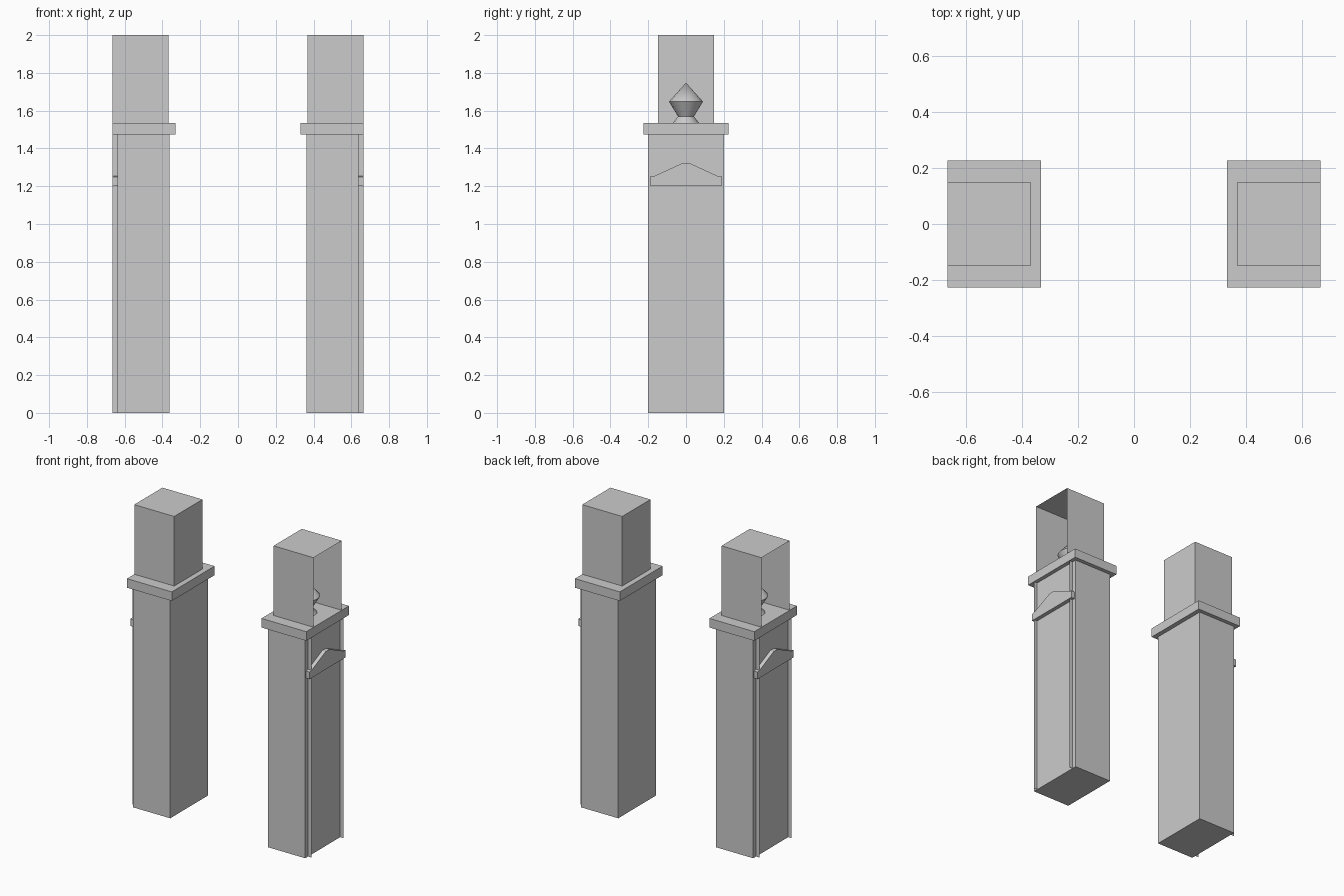
import bpy, bmesh, math
from mathutils import Matrix, Vector

if "Cube" in bpy.data.objects:
    bpy.data.objects.remove(bpy.data.objects["Cube"])

CX = 0.5            # centre of the right-hand pier
OUT = 0.664         # outer face of the pier
SHAFT_OUT = 0.638


def finish(name, bm):
    """Turn a bmesh (right-hand pier) into an object mirrored to the left."""
    me = bpy.data.meshes.new(name)
    bm.to_mesh(me)
    bm.free()
    ob = bpy.data.objects.new(name, me)
    bpy.context.collection.objects.link(ob)
    ob.modifiers.new("Mirror", 'MIRROR').use_axis = (True, False, False)
    return ob


def box(name, x0, x1, hy, z0, z1, open_dirs=()):
    bm = bmesh.new()
    size = Matrix.Diagonal((x1 - x0, 2 * hy, z1 - z0, 1))
    place = Matrix.Translation(((x0 + x1) / 2, 0, (z0 + z1) / 2))
    bmesh.ops.create_cube(bm, size=1, matrix=place @ size)
    bm.normal_update()
    gone = [f for f in bm.faces if any(f.normal.dot(Vector(d)) > 0.9 for d in open_dirs)]
    bmesh.ops.delete(bm, geom=gone, context='FACES')
    return finish(name, bm)


# Main blocks: shaft, cap slab, and thin lantern shell open on its outer side
box("shaft", 0.362, SHAFT_OUT, 0.2, 0, 1.473)
box("cap_slab", 0.332, OUT, 0.226, 1.473, 1.534)
box("lantern_shell", 0.368, OUT, 0.149, 1.534, 2.0, [(1, 0, 0), (0, 0, -1)])

# Thin upright fins on the outer face
bm = bmesh.new()
for y in (-0.17, 0.17):
    bm.faces.new([bm.verts.new(p) for p in (
        (SHAFT_OUT, y, 0), (OUT, y, 0), (OUT, y, 1.473), (SHAFT_OUT, y, 1.473))])
finish("panel_fins", bm)

# Pediment: profile extruded outwards
half = [(0.19, 1.203), (0.19, 1.25), (0.165, 1.255), (0.02, 1.322)]
profile = half + [(-y, z) for y, z in reversed(half)]
bm = bmesh.new()
face = bm.faces.new([bm.verts.new((SHAFT_OUT, y, z)) for y, z in profile])
ext = bmesh.ops.extrude_face_region(bm, geom=[face], use_keep_orig=True)
bmesh.ops.translate(bm, vec=(OUT - SHAFT_OUT, 0, 0),
                    verts=[v for v in ext["geom"] if isinstance(v, bmesh.types.BMVert)])
bmesh.ops.recalc_face_normals(bm, faces=bm.faces)
finish("pediment", bm)

# Finial: turned profile inside the lantern
bm = bmesh.new()
pts = [bm.verts.new((CX + r, 0, z)) for r, z in
       ((0.07, 1.534), (0.042, 1.569), (0.09, 1.648), (0, 1.748))]
edges = [bm.edges.new(p) for p in zip(pts, pts[1:])]
bmesh.ops.spin(bm, geom=pts + edges, cent=(CX, 0, 0), axis=(0, 0, 1),
               angle=math.tau, steps=16)
bmesh.ops.remove_doubles(bm, verts=bm.verts, dist=1e-4)
bmesh.ops.recalc_face_normals(bm, faces=bm.faces)
finial = finish("finial", bm)
bpy.context.view_layer.objects.active = finial
finial.select_set(True)
bpy.ops.object.shade_smooth_by_angle(angle=math.radians(30))
